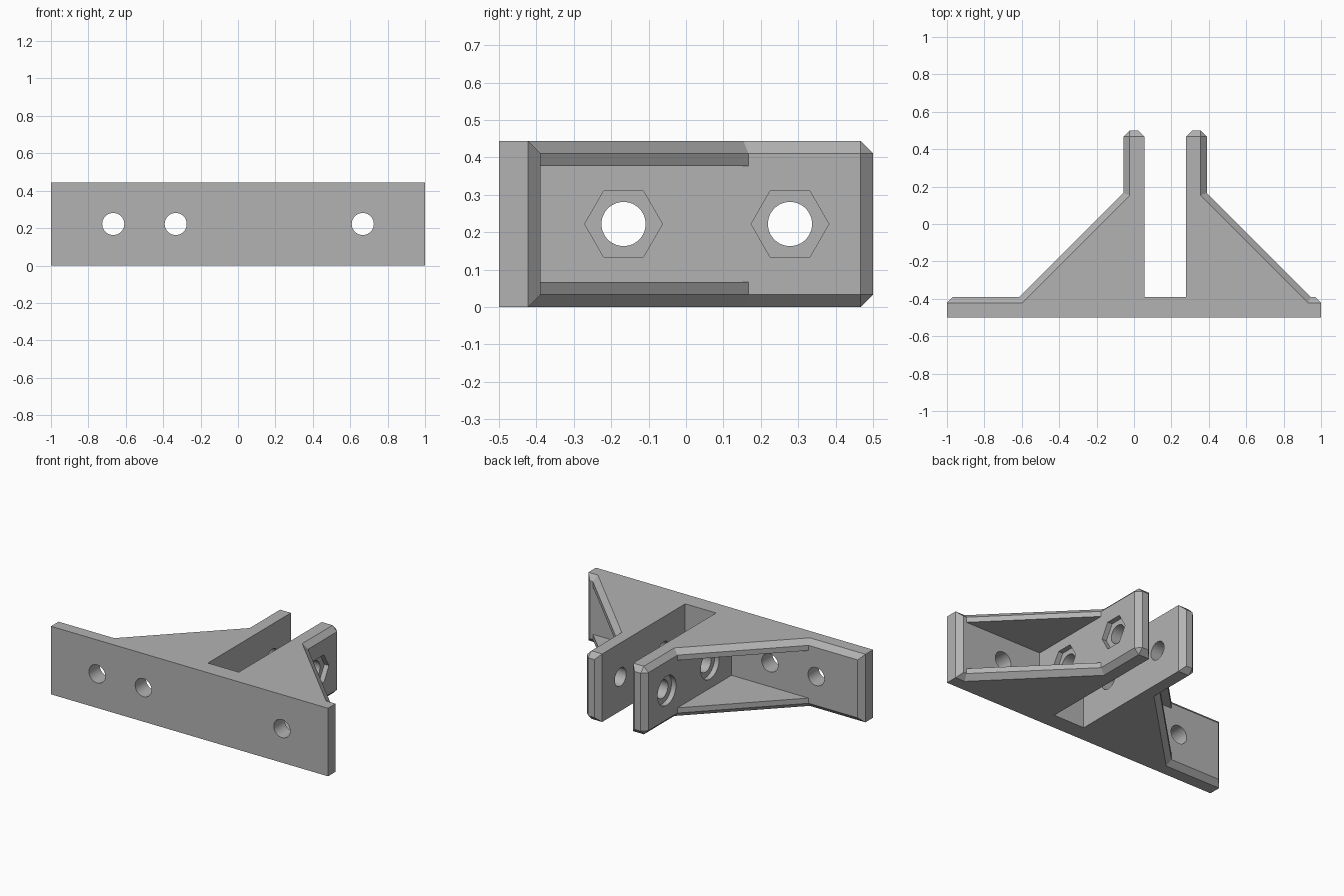
import bpy, bmesh, math

cube = bpy.data.objects.get("Cube")
if cube:
    bpy.data.objects.remove(cube, do_unlink=True)

HEIGHT, CH, THICK = 0.444, 0.033, 0.111   # height, chamfer, wall thickness
BACK = -0.5 + THICK                       # rear face of the base plate
ELBOW = 0.167                             # where the gussets meet the arms
LEFT_OUT, LEFT_IN = -0.056, 0.055         # faces of the two arms
RIGHT_IN, RIGHT_OUT = 0.278, 0.389
SKEW = CH * math.tan(math.pi / 8)         # mitre of the chamfer at 45 degree bends

grey = bpy.data.materials.new("plain grey")
grey.use_nodes = True
colour = (0.45, 0.45, 0.45, 1)
grey.diffuse_color = colour
grey.node_tree.nodes["Principled BSDF"].inputs["Base Color"].default_value = colour


def half(out, inner, end, s):
    """Pairs of (side outline, cap outline) points from plate end to slot, s = outward sign."""
    foot = out + s * (ELBOW - BACK)
    return [
        ((end, -0.5), (end, -0.5)),
        ((end, BACK - CH), (end, BACK - CH)),
        ((end - s * CH, BACK), (end, BACK - CH)),
        ((foot, BACK), (foot - s * SKEW, BACK - CH)),
        ((out, ELBOW), (out - s * CH, ELBOW - SKEW)),
        ((out, 0.5 - CH), (out - s * CH, 0.5 - CH)),
        ((out - s * CH, 0.5), (out - s * CH, 0.5 - CH)),
        ((inner + s * CH, 0.5), (inner, 0.5 - CH)),
        ((inner, 0.5 - CH), (inner, 0.5 - CH)),
        ((inner, BACK), (inner, BACK)),
    ]


def link(name, bm):
    bmesh.ops.recalc_face_normals(bm, faces=bm.faces)
    mesh = bpy.data.meshes.new(name)
    bm.to_mesh(mesh)
    bm.free()
    ob = bpy.data.objects.new(name, mesh)
    bpy.context.collection.objects.link(ob)
    mesh.materials.append(grey)
    return ob


# Solid bracket body: cap, side and cap outlines joined into one chamfered shell
pairs = half(LEFT_OUT, LEFT_IN, -1, -1) + half(RIGHT_OUT, RIGHT_IN, 1, 1)[::-1]
bm = bmesh.new()
rings = []
for z, which in ((0, 1), (CH, 0), (HEIGHT - CH, 0), (HEIGHT, 1)):
    rings.append([bm.verts.new((*p[which], z)) for p in pairs])
for low, high in zip(rings, rings[1:]):
    for i in range(len(pairs)):
        j = (i + 1) % len(pairs)
        bm.faces.new((low[i], low[j], high[j], high[i]))
bm.faces.new(rings[0][::-1])
bm.faces.new(rings[-1])
bmesh.ops.remove_doubles(bm, verts=bm.verts, dist=0.0005)
bracket = link("bracket", bm)

cutters = []


def box_cutter(name, x0, x1, y0, y1, z0, z1):
    bm = bmesh.new()
    bmesh.ops.create_cube(bm, size=1)
    for v in bm.verts:
        v.co = [a if c < 0 else b for c, a, b in zip(v.co, (x0, y0, z0), (x1, y1, z1))]
    cutters.append(link(name, bm))


def round_cutter(name, radius, depth, sides, centre, axis):
    bm = bmesh.new()
    bmesh.ops.create_cone(bm, cap_ends=True, segments=sides, radius1=radius,
                          radius2=radius, depth=depth)
    ob = link(name, bm)
    ob.location = centre
    ob.rotation_euler = (math.pi / 2, 0, 0) if axis == "y" else (0, math.pi / 2, 0)
    if sides == 6:
        ob.rotation_euler = (math.pi / 2, 0, math.pi / 2)
        for v in ob.data.vertices:   # hexagon points lie along the arm
            a = math.atan2(v.co.y, v.co.x)
            a = round(a / (math.pi / 3) - 0.01) * math.pi / 3
            v.co.x, v.co.y = radius * math.cos(a), radius * math.sin(a)
    cutters.append(ob)


# Pockets between the upper and lower gussets
WEB = 0.067
box_cutter("left_pocket", -1.1, LEFT_OUT, BACK, 0.3, WEB, HEIGHT - WEB)
box_cutter("right_pocket", RIGHT_OUT, 1.1, BACK, 0.3, WEB, HEIGHT - WEB)

# Screw holes through the base plate
MID = HEIGHT / 2
for x in (-0.667, -0.333, 0.667):
    round_cutter("plate_hole", 0.059, 0.3, 48, (x, -0.45, MID), "y")

# Bolt holes through both arms, with round and hexagonal recesses outside
RECESS = 0.033
for y in (-0.167, 0.278):
    round_cutter("arm_hole", 0.059, 0.8, 48, (0.166, y, MID), "x")
    round_cutter("bolt_head_recess", 0.095, 2 * RECESS, 48, (LEFT_OUT, y, MID), "x")
    round_cutter("nut_recess", 0.104, 2 * RECESS, 6, (RIGHT_OUT, y, MID), "x")

for cutter in cutters:
    cutter.hide_render = True
    mod = bracket.modifiers.new(cutter.name, "BOOLEAN")
    mod.operation = "DIFFERENCE"
    mod.solver = "EXACT"
    mod.object = cutter

# Bake the cuts, drop the helpers and smooth only the hole walls
bpy.context.view_layer.update()
graph = bpy.context.evaluated_depsgraph_get()
baked = bpy.data.meshes.new_from_object(bracket.evaluated_get(graph))
bracket.modifiers.clear()
bracket.data = baked
for cutter in cutters:
    bpy.data.objects.remove(cutter, do_unlink=True)
baked.materials.clear()
baked.materials.append(grey)
for poly in baked.polygons:
    poly.material_index = 0
bpy.ops.object.select_all(action="DESELECT")
bracket.select_set(True)
bpy.context.view_layer.objects.active = bracket
bpy.ops.object.shade_smooth_by_angle(angle=math.radians(20))
